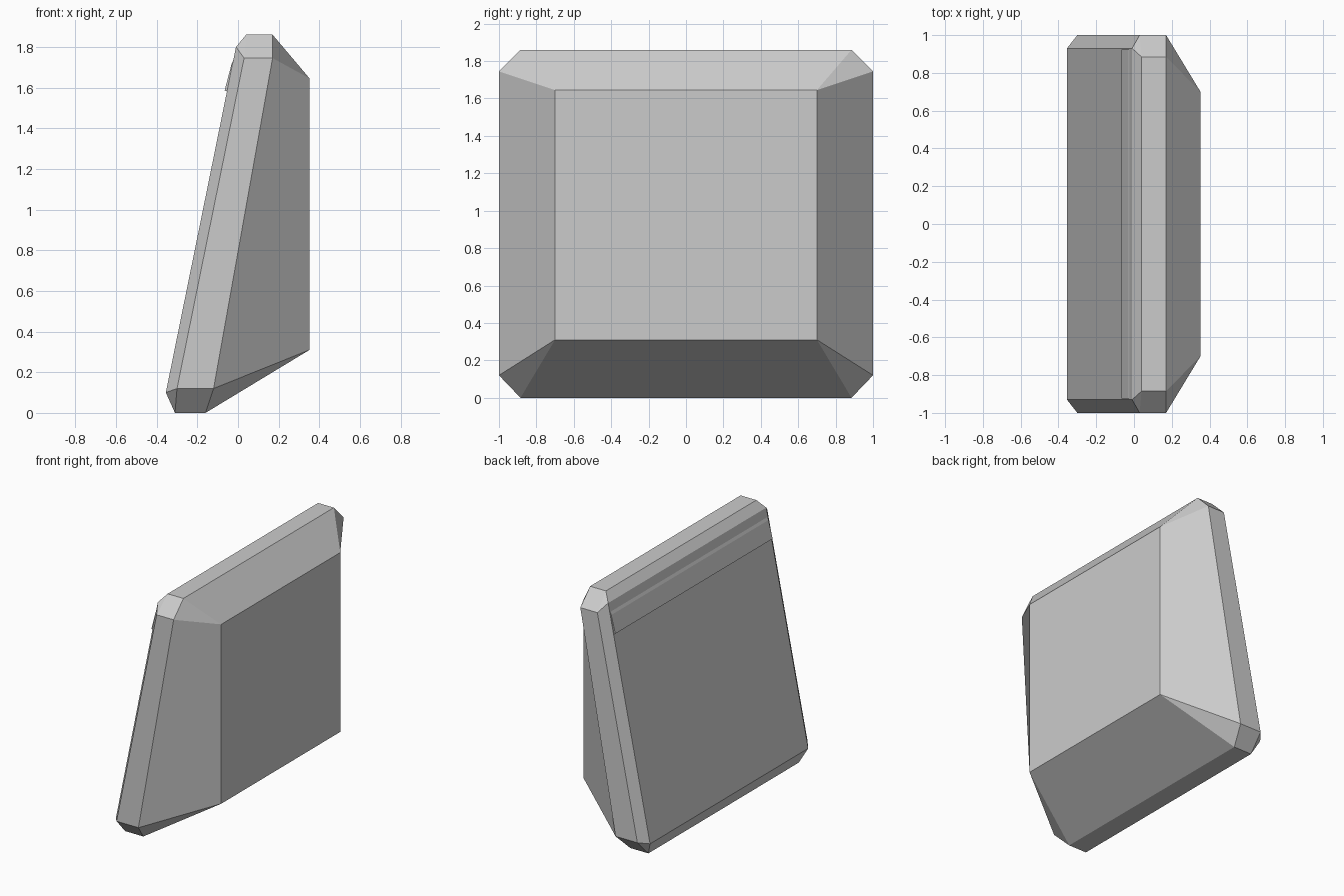
import bpy, bmesh

if "Cube" in bpy.data.objects:
    bpy.data.objects.remove(bpy.data.objects["Cube"])


def finish(bm, name):
    bmesh.ops.recalc_face_normals(bm, faces=bm.faces)
    mesh = bpy.data.meshes.new(name)
    bm.to_mesh(mesh)
    bm.free()
    obj = bpy.data.objects.new(name, mesh)
    bpy.context.collection.objects.link(obj)
    return obj


def octagon(bm, low, side_low, side_high, high, half_w=1.0, half_edge=0.885):
    """Chamfered-corner ring; each argument is an (x, z) level of the profile."""
    levels = [(low, half_edge), (side_low, half_w), (side_high, half_w), (high, half_edge)]
    right = [bm.verts.new((x, y, z)) for (x, z), y in levels]
    left = [bm.verts.new((x, -y, z)) for (x, z), y in reversed(levels)]
    return right + left


def rectangle(bm, low, high, half_w):
    """Four-cornered ring in the same winding as the octagon."""
    return [bm.verts.new((p[0], s * half_w, p[1]))
            for p, s in ((low, 1), (high, 1), (high, -1), (low, -1))]


def bridge_octagon_rectangle(bm, ring, rect):
    """Triangles at the chamfered corners, quads along the sides."""
    for i in range(4):
        a, b, c = ring[2 * i], ring[2 * i + 1], ring[(2 * i + 2) % 8]
        bm.faces.new((a, b, rect[i]))
        bm.faces.new((b, c, rect[(i + 1) % 4], rect[i]))


# Leaning slab: sloped face, chamfered rim, tapered back
bm = bmesh.new()
face = rectangle(bm, (-0.355, 0.10), (-0.01, 1.80), 0.93)
rim_front = octagon(bm, (-0.31, 0.0), (-0.30, 0.12), (0.03, 1.745), (0.04, 1.86))
rim_back = octagon(bm, (-0.16, 0.0), (-0.12, 0.12), (0.17, 1.745), (0.17, 1.86))
back = rectangle(bm, (0.352, 0.31), (0.352, 1.645), 0.70)
bm.faces.new(face)
bm.faces.new(back)
bridge_octagon_rectangle(bm, rim_front, face)
bridge_octagon_rectangle(bm, rim_back, back)
for i in range(8):
    j = (i + 1) % 8
    bm.faces.new((rim_front[i], rim_front[j], rim_back[j], rim_back[i]))
finish(bm, "slab_body")

# Thin raised strip across the upper part of the sloped face
profile = [(-0.052, 1.58), (-0.066, 1.585), (-0.032, 1.715), (-0.019, 1.745)]
bm = bmesh.new()
ends = [[bm.verts.new((x, y, z)) for x, z in profile] for y in (-0.925, 0.925)]
for end in ends:
    bm.faces.new(end)
for i in range(4):
    j = (i + 1) % 4
    bm.faces.new((ends[0][i], ends[0][j], ends[1][j], ends[1][i]))
finish(bm, "face_strip")
